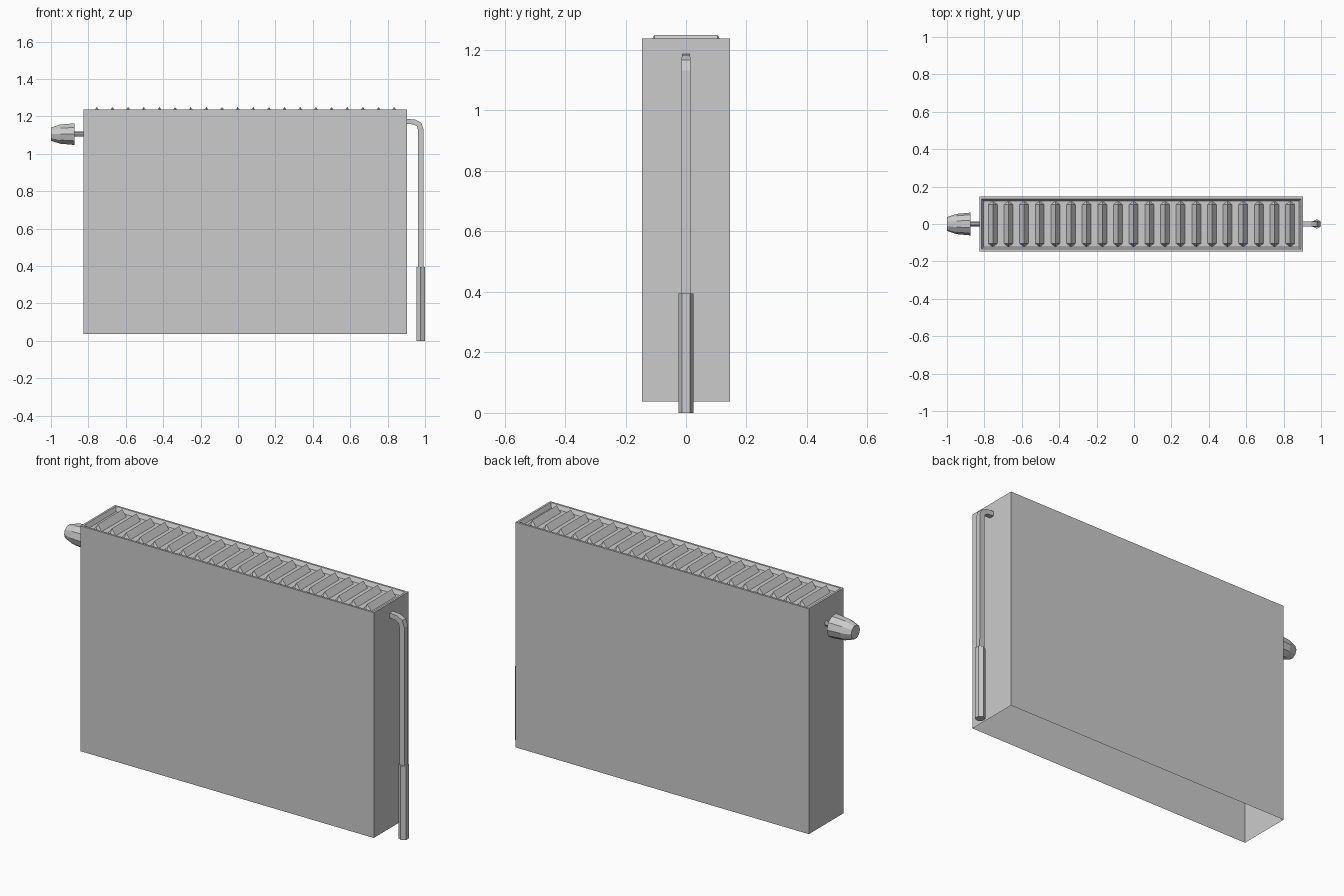
import bpy, bmesh, math
from mathutils import Vector

cube = bpy.data.objects.get("Cube")
if cube:
    bpy.data.objects.remove(cube, do_unlink=True)

grey = bpy.data.materials.new("light_grey")
grey.use_nodes = True
COLOUR = (0.6, 0.6, 0.6, 1)
grey.diffuse_color = COLOUR
grey.node_tree.nodes["Principled BSDF"].inputs["Base Color"].default_value = COLOUR


def add_object(name, bm):
    mesh = bpy.data.meshes.new(name)
    bm.to_mesh(mesh)
    bm.free()
    mesh.materials.append(grey)
    obj = bpy.data.objects.new(name, mesh)
    bpy.context.collection.objects.link(obj)
    return obj


def bridge(bm, a, b):
    n = len(a)
    for i in range(n):
        j = (i + 1) % n
        bm.faces.new((a[i], a[j], b[j], b[i]))


def tube(name, path, radii, sides, turn=0.0):
    """Loft regular polygons along a path of (x, z) points at y = 0."""
    bm = bmesh.new()
    pts = [Vector((x, 0, z)) for x, z in path]
    side = Vector((0, 1, 0))
    rings = []
    for i, p in enumerate(pts):
        before = (p - pts[i - 1]).normalized() if i else Vector()
        after = (pts[i + 1] - p).normalized() if i < len(pts) - 1 else Vector()
        across = (before + after).normalized().cross(side)
        ring = []
        for k in range(sides):
            a = math.tau * k / sides + turn
            offset = side * math.cos(a) + across * math.sin(a)
            ring.append(bm.verts.new(p + offset * radii[i]))
        rings.append(ring)
    for a, b in zip(rings, rings[1:]):
        bridge(bm, a, b)
    bm.faces.new(rings[0])
    bm.faces.new(rings[-1])
    bmesh.ops.recalc_face_normals(bm, faces=bm.faces)
    return add_object(name, bm)


# Casing: open underneath, with a thin rim around a sunken top
X0, X1, Y, BASE, TOP, FLOOR = -0.827, 0.903, 0.146, 0.037, 1.238, 1.217
bm = bmesh.new()
rings = []
for inset, z in ((0, BASE), (0, TOP), (0.011, TOP), (0.022, FLOOR)):
    x0, x1, y = X0 + inset, X1 - inset, Y - inset
    corners = ((x0, -y), (x1, -y), (x1, y), (x0, y))
    rings.append([bm.verts.new((cx, cy, z)) for cx, cy in corners])
for a, b in zip(rings, rings[1:]):
    bridge(bm, a, b)
bm.faces.new(rings[-1])
add_object("casing", bm)

# Grille: a row of pointed ridges on the sunken top
COUNT, FIRST, LAST = 20, -0.755, 0.835
HALF, SHOULDER, TIP, PEAK = 0.024, 0.104, 0.123, 1.25
bm = bmesh.new()
for i in range(COUNT):
    x = FIRST + (LAST - FIRST) * i / (COUNT - 1)
    for s in (-1, 1):
        ridge = [bm.verts.new((x, e * SHOULDER, PEAK)) for e in (-1, 1)]
        foot = [bm.verts.new((x + s * HALF, e * SHOULDER, FLOOR)) for e in (-1, 1)]
        tips = [bm.verts.new((x, e * TIP, FLOOR)) for e in (-1, 1)]
        faces = [(foot[0], foot[1], ridge[1], ridge[0]),
                 (tips[0], foot[0], ridge[0]),
                 (foot[1], tips[1], ridge[1])]
        for f in faces:
            bm.faces.new(f if s > 0 else f[::-1])
bmesh.ops.remove_doubles(bm, verts=bm.verts, dist=0.0001)
add_object("grille_ridges", bm)

# Valve on the right end
VALVE_Z = 1.105
tube("valve_stem", [(-0.88, VALVE_Z), (X0, VALVE_Z)], [0.013] * 2, 8)
tube("valve_knob", [(-1.0, VALVE_Z), (-0.95, VALVE_Z), (-0.873, VALVE_Z)],
     [0.037, 0.054, 0.061], 10)

# Square supply pipe bending down on the left end, with a hexagonal sleeve
PIPE_X = 0.977
tube("supply_pipe",
     [(X1, 1.173), (0.942, 1.17), (0.968, 1.157), (PIPE_X, 1.13), (PIPE_X, 0.38)],
     [0.019, 0.019, 0.021, 0.021, 0.021], 4, math.pi / 4)
tube("pipe_sleeve", [(PIPE_X, 0.395), (PIPE_X, 0)], [0.0255] * 2, 6)
